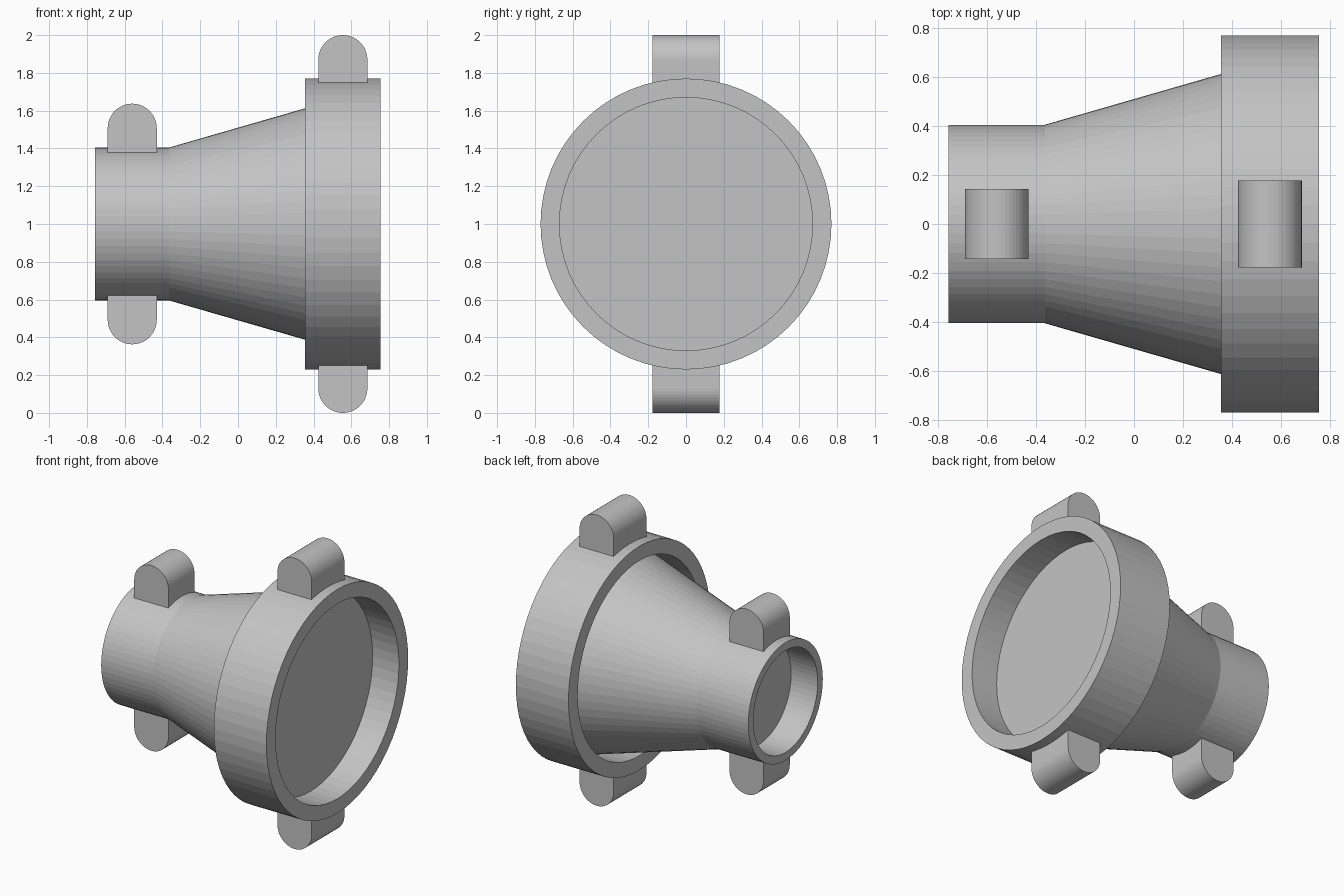
import bpy
import bmesh
from math import cos, sin, pi, tau

if "Cube" in bpy.data.objects:
    bpy.data.objects.remove(bpy.data.objects["Cube"], do_unlink=True)

SEGMENTS = 64
AXIS_Z = 1.0

grey = bpy.data.materials.new("plain_grey")
grey.use_nodes = True
colour = (0.55, 0.55, 0.55, 1)
grey.diffuse_color = colour
grey.node_tree.nodes["Principled BSDF"].inputs["Base Color"].default_value = colour


def finish(name, bm):
    bmesh.ops.recalc_face_normals(bm, faces=bm.faces)
    mesh = bpy.data.meshes.new(name)
    bm.to_mesh(mesh)
    bm.free()
    mesh.materials.append(grey)
    obj = bpy.data.objects.new(name, mesh)
    bpy.context.collection.objects.link(obj)
    return obj


def lathe(name, profile, closed):
    """Turn (x, radius) points around the long axis; open profiles get end caps."""
    bm = bmesh.new()
    loops = []
    for x, r in profile:
        loops.append([bm.verts.new((x, r * cos(tau * i / SEGMENTS),
                                    AXIS_Z + r * sin(tau * i / SEGMENTS)))
                      for i in range(SEGMENTS)])
    pairs = list(zip(loops, loops[1:]))
    if closed:
        pairs.append((loops[-1], loops[0]))
    else:
        bm.faces.new(loops[0])
        bm.faces.new(loops[-1])
    for a, b in pairs:
        for i in range(SEGMENTS):
            j = (i + 1) % SEGMENTS
            bm.faces.new((a[i], a[j], b[j], b[i]))
    return finish(name, bm)


def ring(name, x0, x1, outer, inner):
    return lathe(name, [(x0, outer), (x1, outer), (x1, inner), (x0, inner)], True)


def lug(name, x, base, top, half_depth, side, radius=0.13, steps=24):
    """Round-topped block standing on a ring, pointing up or down."""
    outline = [(x + radius, base), (x - radius, base)]
    for i in range(steps + 1):
        a = pi - pi * i / steps
        outline.append((x + radius * cos(a), top - radius + radius * sin(a)))
    bm = bmesh.new()
    face = bm.faces.new([bm.verts.new((px, -half_depth, AXIS_Z + side * h))
                         for px, h in outline])
    extruded = bmesh.ops.extrude_face_region(bm, geom=[face])["geom"]
    verts = [v for v in extruded if isinstance(v, bmesh.types.BMVert)]
    bmesh.ops.translate(bm, verts=verts, vec=(0, 2 * half_depth, 0))
    return finish(name, bm)


# Solid tapered body, whose ends form the floors of both ring recesses
lathe("tapered_body", [(-0.555, 0.35), (0.555, 0.67)], False)

# End rings
ring("large_ring", 0.355, 0.755, 0.77, 0.67)
ring("small_ring", -0.757, -0.36, 0.405, 0.35)

# Lugs above and below each ring
for label, side in (("upper", 1), ("lower", -1)):
    lug(label + "_large_lug", 0.555, 0.72, 1.0, 0.178, side)
    lug(label + "_small_lug", -0.56, 0.37, 0.637, 0.142, side)
